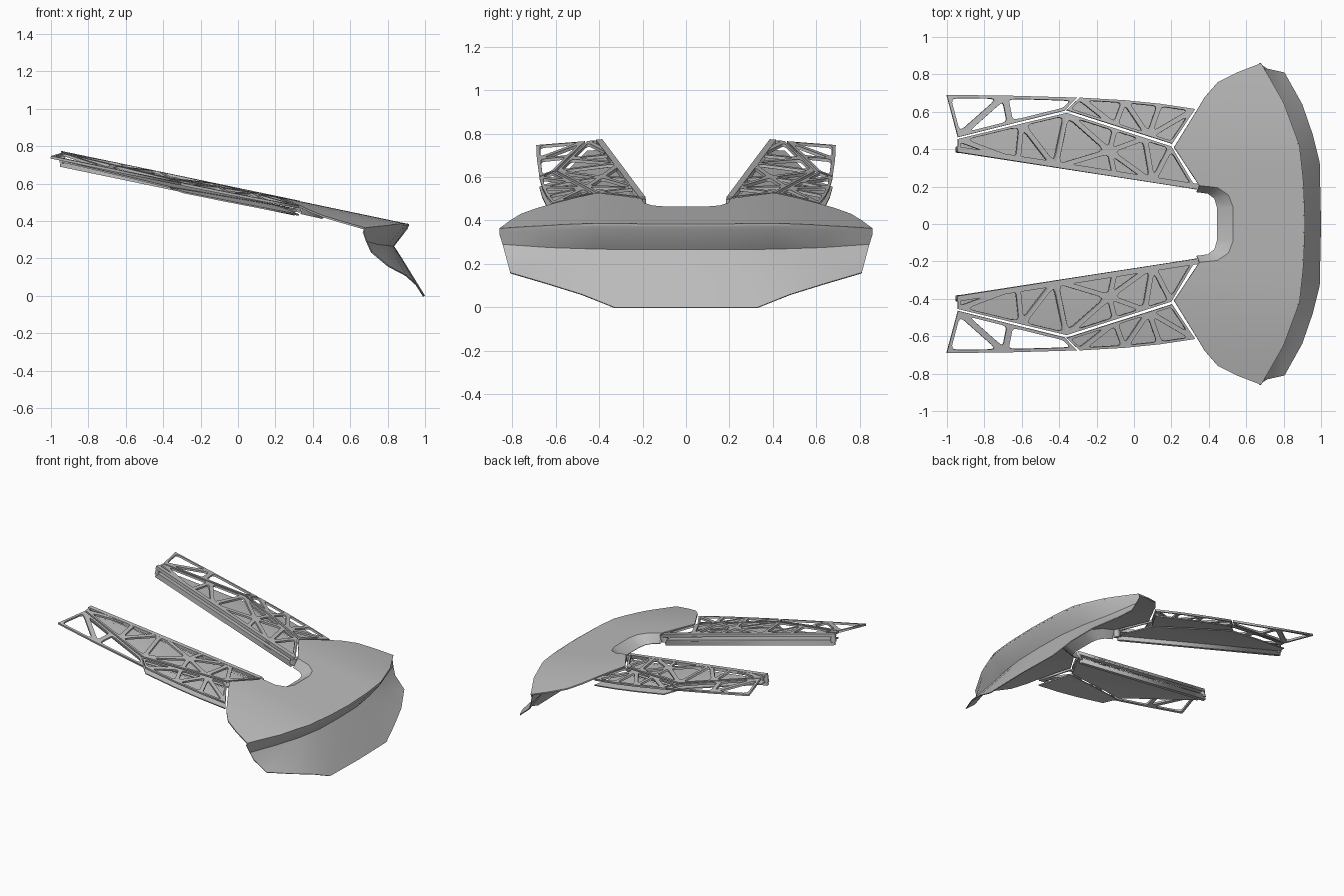
import bpy, bmesh
from mathutils import Vector

cube = bpy.data.objects.get("Cube")
if cube:
    bpy.data.objects.remove(cube, do_unlink=True)

grey = bpy.data.materials.new("satin_grey")
grey.use_nodes = True
colour = (0.5, 0.5, 0.5, 1)
grey.diffuse_color = colour
grey.node_tree.nodes["Principled BSDF"].inputs["Base Color"].default_value = colour


def crown(x, y):
    """Height of the sloping, gently crowned top skin."""
    return 0.575 - 0.21 * x - 0.19 * max(0, abs(y) - 0.35) ** 1.5


def finish(name, bm, thickness):
    """Mirror a half part to the other side, give it thickness and shade it."""
    for e in bm.edges:
        if e.is_boundary and any(abs(v.co.y) > 0.0001 for v in e.verts):
            e.smooth = False
    mesh = bpy.data.meshes.new(name)
    bm.to_mesh(mesh)
    bm.free()
    mesh.materials.append(grey)
    obj = bpy.data.objects.new(name, mesh)
    bpy.context.collection.objects.link(obj)
    mirror = obj.modifiers.new("Mirror", "MIRROR")
    mirror.use_axis = (False, True, False)
    mirror.merge_threshold = 0.0005
    shell = obj.modifiers.new("Thickness", "SOLIDIFY")
    shell.thickness = thickness
    shell.offset = -1
    bpy.ops.object.select_all(action="DESELECT")
    obj.select_set(True)
    bpy.context.view_layer.objects.active = obj
    bpy.ops.object.shade_smooth_by_angle(angle=0.5)


def frame_cell(bm, ring, width):
    """Border of struts around one cell, leaving a hole with rounded corners."""
    count = len(ring)
    inner = []
    for i, v in enumerate(ring):
        before = (v.co - ring[i - 1].co).normalized()
        after = (ring[(i + 1) % count].co - v.co).normalized()
        n0 = Vector((-before.y, before.x, 0))
        n1 = Vector((-after.y, after.x, 0))
        inner.append(v.co + (n0 + n1) * width / (1 + n0.dot(n1)))
    arcs = []
    for i, c in enumerate(inner):
        a = c.lerp(inner[i - 1], 0.14)
        b = c.lerp(inner[(i + 1) % count], 0.14)
        arcs.append([bm.verts.new(p) for p in (a, (a + b) / 4 + c / 2, b)])
    for i, (a, mid, b) in enumerate(arcs):
        j = (i + 1) % count
        bm.faces.new((ring[i], b, mid, a))
        bm.faces.new((ring[i], ring[j], arcs[j][0], b))


def panel(name, nodes, cells, thickness, drop=0.0, strut=0.0, slices=()):
    """Flat cells draped on the crown; a strut width opens each cell into a hole."""
    bm = bmesh.new()
    verts = [bm.verts.new((x, y, 0)) for x, y in nodes]
    for cell in cells:
        ring = [verts[i] for i in cell]
        area = sum(a.co.x * b.co.y - b.co.x * a.co.y
                   for a, b in zip(ring, ring[1:] + ring[:1]))
        if area < 0:
            ring.reverse()
        if strut:
            frame_cell(bm, ring, strut)
        else:
            bm.faces.new(ring)
    bm.normal_update()
    for y in slices:
        bmesh.ops.bisect_plane(bm, geom=bm.verts[:] + bm.edges[:] + bm.faces[:],
                               plane_co=(0, y, 0), plane_no=(0, 1, 0))
    bmesh.ops.triangulate(bm, faces=bm.faces[:])
    for v in bm.verts:
        v.co.z = crown(v.co.x, v.co.y) - drop
    finish(name, bm, thickness)


def loft(name, rows, thickness, outward):
    """Skin neighbouring rows of points."""
    bm = bmesh.new()
    grid = [[bm.verts.new(p) for p in row] for row in rows]
    for a, b in zip(grid, grid[1:]):
        for i in range(len(a) - 1):
            bm.faces.new((a[i], a[i + 1], b[i + 1], b[i]))
    bm.normal_update()
    if sum((f.normal for f in bm.faces), Vector((0, 0, 0))).dot(Vector(outward)) < 0:
        bmesh.ops.reverse_faces(bm, faces=bm.faces[:])
    finish(name, bm, thickness)


# Hood skin: notch edge, arm joint, flared side and front rim
rim = [(.915, 0), (.907, .22), (.885, .42), (.8, .65), (.68, .86)]
notch = [(.53, 0), (.53, .09), (.505, .155), (.445, .195), (.35, .205)]
side = [(.215, .41), (.338, .61), (.38, .68), (.45, .76), (.55, .81)]
outline = notch + side + rim[::-1]
panel("hood", outline, [range(len(outline))], 0.01,
      slices=[0.1 * i for i in range(1, 9)])

# Curved wall that falls away inside the notch
notch_foot = [(.445, 0), (.443, .09), (.43, .135), (.395, .162), (.335, .17)]
loft("notch_wall",
     [[(x, y, crown(x, y)) for x, y in notch],
      [(x, y, crown(x, y) - 0.065) for x, y in notch_foot]], 0.006, (-1, 0, 0))

# Undercut fascia running down to the front lip
top_row = [(x, y, crown(x, y)) for x, y in rim]
under_row = [(x - 0.008, y, z - 0.025) for x, y, z in top_row]
valley = [(.835, 0, .265), (.83, .22, .265), (.80, .42, .268), (.745, .63, .275), (.69, .845, .29)]
swell = [(.88, 0, .195), (.875, .27, .195), (.845, .45, .205), (.79, .64, .215), (.715, .83, .235)]
lip = [(1, 0, 0), (.993, .33, 0), (.955, .48, .06), (.9, .64, .11), (.805, .81, .16)]
loft("fascia", [top_row, under_row, valley, swell, lip], 0.006, (1, 0, 0))

# Inner arm truss
inner_nodes = [(-.94, .385), (-.62, .335), (-.42, .303), (-.1, .253), (.1, .222), (.335, .186),
               (.2, .415), (.06, .46), (-.1, .511), (-.36, .594), (-.6, .537), (-.94, .455),
               (-.13, .39)]
panel("inner_truss", inner_nodes,
      [(0, 1, 11), (11, 1, 10), (1, 2, 10), (2, 9, 10), (2, 12, 9), (9, 12, 8), (2, 3, 12),
       (3, 4, 12), (12, 4, 7), (8, 12, 7), (4, 6, 7), (4, 5, 6)], 0.014, strut=0.013)

# Outer arm trusses, ahead of and behind the slanted joint
front_nodes = [(-.36, .61), (-.29, .676), (-.05, .662), (.14, .643), (.327, .615),
               (.205, .43), (.08, .47), (-.1, .527)]
panel("outer_front_truss", front_nodes,
      [(0, 7, 1), (1, 7, 2), (7, 6, 2), (2, 6, 3), (3, 6, 4), (6, 5, 4)], 0.014, strut=0.013)
panel("outer_rear_truss",
      [(-1, .69), (-.94, .465), (-.66, .535), (-.37, .607), (-.305, .676), (-.69, .687)],
      [(0, 1, 5), (1, 2, 5), (5, 2, 3, 4)], 0.014, strut=0.016)

# Closing plates under the trusses
panel("inner_under_plate", inner_nodes[:12], [range(12)], 0.008, drop=0.045, slices=(.4, .5))
panel("outer_under_plate", front_nodes, [range(8)], 0.008, drop=0.045, slices=(.5, .6))


# Rails along the inner edge of each arm, above and below the gap
def rail(name, x0, x1, width, thickness, drop):
    y0, y1 = (0.238 - 0.156 * x for x in (x0, x1))
    panel(name, [(x0, y0), (x1, y1), (x1, y1 + width), (x0, y0 + width)],
          [(0, 1, 2, 3)], thickness, drop=drop)


rail("inner_top_rail", -.945, .33, 0.03, 0.024, -0.002)
rail("inner_lower_rail", -.945, .31, 0.022, 0.038, 0.044)

# Hinge bracket and end tab joining the rails
rail("hinge_bracket", .305, .345, 0.03, 0.055, 0.005)
rail("rear_end_tab", -.945, -.92, 0.03, 0.05, 0.01)
